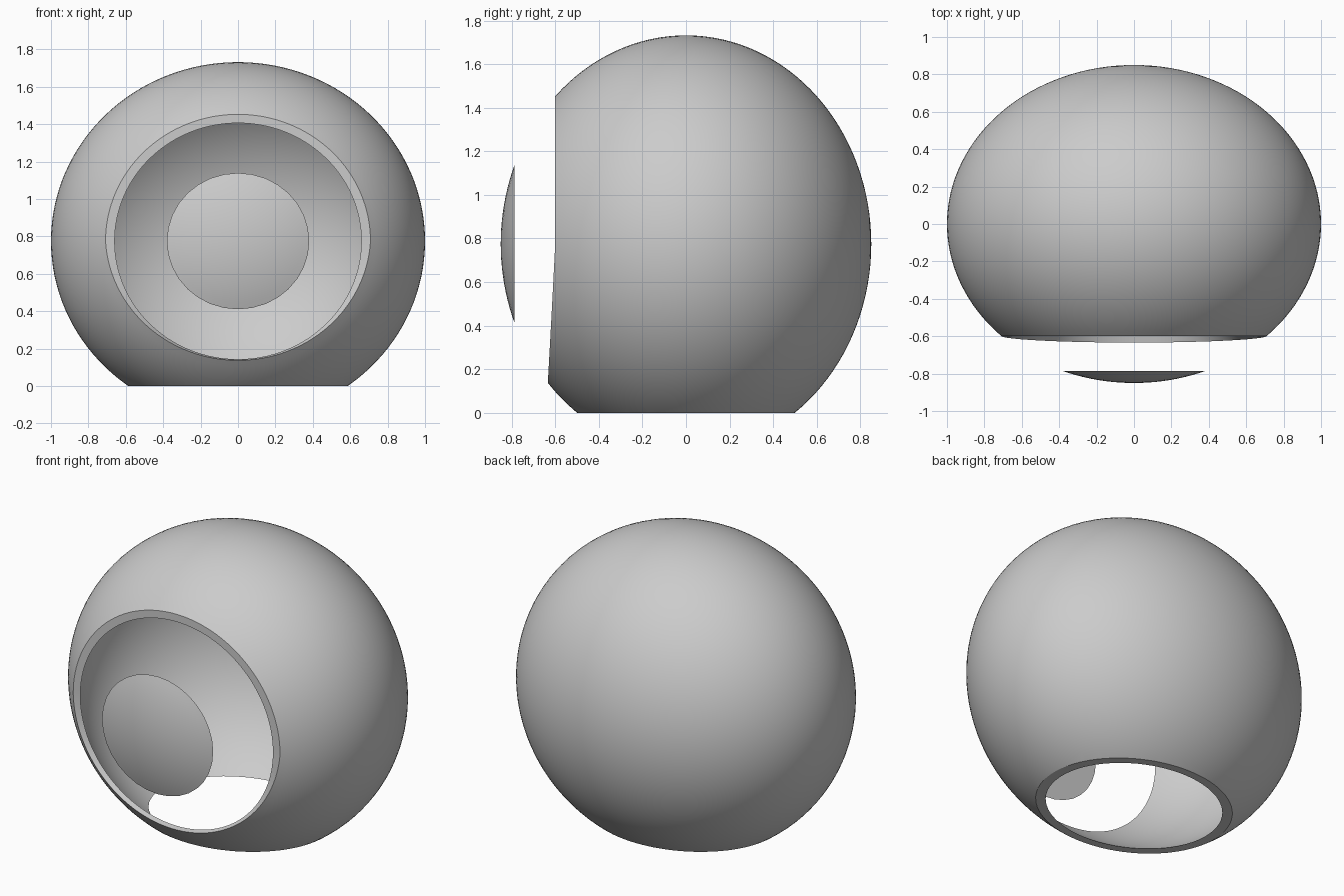
import bpy, bmesh
from math import sin, cos, acos, pi, radians

cube = bpy.data.objects.get("Cube")
if cube:
    bpy.data.objects.remove(cube, do_unlink=True)

RX, RY, RZ, CZ = 1.0, 0.85, 0.957, 0.775   # ellipsoid radii and centre height
INNER = 0.966                              # inner wall scale
SEGS, RINGS = 128, 48

grey = bpy.data.materials.new("soft grey")
grey.use_nodes = True
colour = (0.6, 0.6, 0.6, 1)
grey.diffuse_color = colour
grey.node_tree.nodes["Principled BSDF"].inputs["Base Color"].default_value = colour


def point(t, p, s=1.0):
    """Point on the ellipsoid; p is the angle from the front pole."""
    return (s * RX * sin(p) * cos(t), -s * RY * cos(p), CZ + s * RZ * sin(p) * sin(t))


def skin(bm, rows):
    for a, b in zip(rows, rows[1:]):
        n = len(a)
        for i in range(n):
            j = (i + 1) % n
            bm.faces.new((a[i], a[j], b[j], b[i]))


def fan(bm, row, tip):
    for i, v in enumerate(row):
        bm.faces.new((v, row[(i + 1) % len(row)], tip))


def finish(bm, name):
    bmesh.ops.recalc_face_normals(bm, faces=bm.faces)
    mesh = bpy.data.meshes.new(name)
    bm.to_mesh(mesh)
    bm.free()
    mesh.materials.append(grey)
    obj = bpy.data.objects.new(name, mesh)
    bpy.context.collection.objects.link(obj)
    bpy.ops.object.select_all(action='DESELECT')
    obj.select_set(True)
    bpy.context.view_layer.objects.active = obj
    bpy.ops.object.shade_smooth_by_angle(angle=radians(25))


# Hollow shell: outer wall from back pole to rim, then inner wall back again
bm = bmesh.new()
angles = [2 * pi * i / SEGS for i in range(SEGS)]


def wall(s, lip):
    rows = []
    for k in range(1, RINGS + 1):
        row = []
        for t in angles:
            rim = acos((0.6 + lip * max(0, -sin(t))) / (RY * s))
            row.append(bm.verts.new(point(t, pi + (rim - pi) * k / RINGS, s)))
        rows.append(row)
    fan(bm, rows[0], bm.verts.new(point(0, pi, s)))
    return rows


outer = wall(1.0, 0.034)
inner = wall(INNER, 0.0)
skin(bm, outer + inner[::-1])

# Open base, with a flat ring joining both walls
bmesh.ops.bisect_plane(bm, geom=bm.verts[:] + bm.edges[:] + bm.faces[:],
                       plane_co=(0, 0, 0), plane_no=(0, 0, 1), clear_inner=True)
bmesh.ops.bridge_loops(bm, edges=[e for e in bm.edges if e.is_boundary])
finish(bm, "hollow_shell")

# Floating front lens: a shallow cap with a flat back
bm = bmesh.new()
edge = acos(0.786 / RY)
lens_angles = [2 * pi * i / 32 for i in range(32)]
rows = [[bm.verts.new(point(t, edge * k / 10)) for t in lens_angles] for k in range(1, 11)]
skin(bm, rows)
fan(bm, rows[0], bm.verts.new(point(0, 0)))
bm.faces.new(rows[-1])
finish(bm, "front_lens")
